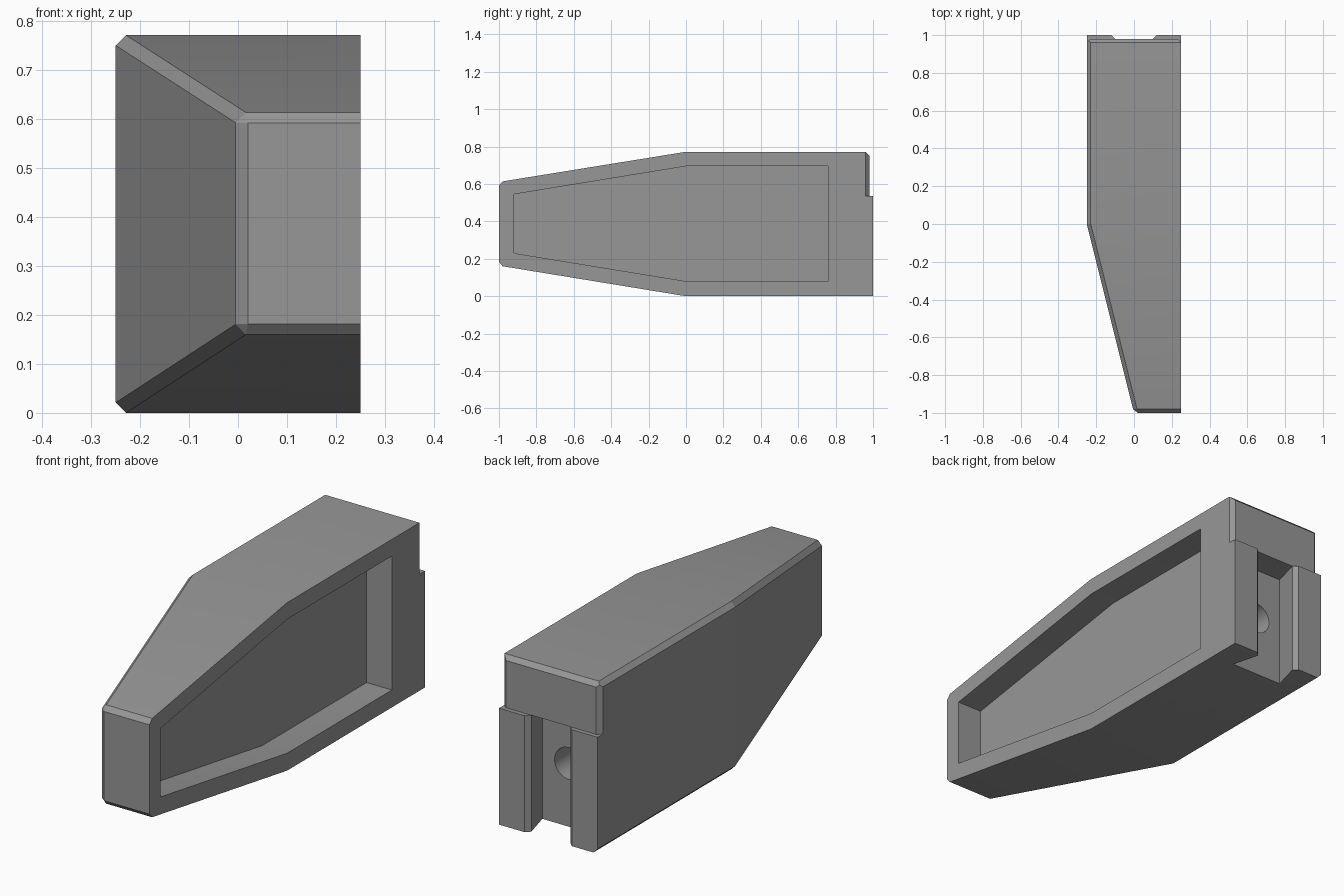
import bpy
import bmesh
import math

if "Cube" in bpy.data.objects:
    bpy.data.objects.remove(bpy.data.objects["Cube"])

grey = bpy.data.materials.new("mid grey")
grey.diffuse_color = (0.31, 0.31, 0.31, 1)
grey.use_nodes = True
grey.node_tree.nodes["Principled BSDF"].inputs["Base Color"].default_value = grey.diffuse_color


def loft(name, sections):
    """Solid skinned through a list of equal-length closed point loops."""
    bm = bmesh.new()
    rings = [[bm.verts.new(p) for p in s] for s in sections]
    n = len(rings[0])
    for a, b in zip(rings, rings[1:]):
        for i in range(n):
            j = (i + 1) % n
            bm.faces.new((a[i], a[j], b[j], b[i]))
    bm.faces.new(rings[0][::-1])
    bm.faces.new(rings[-1])
    bmesh.ops.remove_doubles(bm, verts=bm.verts, dist=1e-5)
    bmesh.ops.dissolve_degenerate(bm, edges=bm.edges, dist=1e-5)
    bmesh.ops.recalc_face_normals(bm, faces=bm.faces)
    mesh = bpy.data.meshes.new(name)
    bm.to_mesh(mesh)
    bm.free()
    mesh.materials.append(grey)
    ob = bpy.data.objects.new(name, mesh)
    bpy.context.collection.objects.link(ob)
    return ob


def prism(name, poly, axis, lo, hi):
    """Extrude a 2D polygon along an axis; poly holds the other two coordinates."""
    def place(p, h):
        q = list(p)
        q.insert(axis, h)
        return q
    return loft(name, [[place(p, h) for p in poly] for h in (lo, hi)])


def cut(ob, cutter):
    mod = ob.modifiers.new(cutter.name, 'BOOLEAN')
    mod.operation = 'DIFFERENCE'
    mod.solver = 'EXACT'
    mod.object = cutter
    bpy.context.view_layer.objects.active = ob
    bpy.ops.object.modifier_apply(modifier=mod.name)
    bpy.data.objects.remove(cutter)


def section(y, xl, zb, zt, c):
    """Cross-section, flat on the right, chamfered by c on the left corners."""
    return [(x, y, z) for x, z in (
        (0.25, zb), (0.25, zt), (xl + c, zt), (xl, zt - c), (xl, zb + c), (xl + c, zb))]


# Body: tapered nose running into a straight block
body = loft("bracket_body", [
    section(-1.0, 0.02, 0.182, 0.592, 0),
    section(-0.98, -0.005, 0.16, 0.614, 0.021),
    section(0.0, -0.25, 0.0, 0.772, 0.021),
    section(1.0, -0.25, 0.0, 0.772, 0.021)])

# Pocket in the right face
cut(body, prism("side_pocket", [
    (-0.92, 0.23), (0, 0.08), (0.76, 0.08), (0.76, 0.695), (0, 0.695), (-0.92, 0.545)],
    0, 0.122, 0.4))

# Step above the rear posts, with chamfered top and side edges
STEP = 0.535
cut(body, prism("rear_step", [(0.98, STEP), (1.1, STEP), (1.1, 0.9), (0.98, 0.9)], 0, -0.4, 0.4))
cut(body, prism("top_chamfer", [(0.95, 0.782), (0.99, 0.742), (0.99, 0.782)], 0, -0.4, 0.4))
for s in (-1, 1):
    cut(body, prism("side_chamfer", [(s * 0.26, 0.95), (s * 0.22, 0.99), (s * 0.26, 0.99)],
                    2, STEP, 0.9))

# Dovetail slot between the posts, with chamfered mouth
half = [(0.14, 1.02), (0.10, 0.98), (0.135, 0.85)]
cut(body, prism("dovetail_slot", half + [(-x, y) for x, y in half[::-1]], 2, -0.1, STEP))

# Round hole in the slot wall
circle = [(0.073 * math.cos(a), 0.29 + 0.073 * math.sin(a))
          for a in (i * math.tau / 32 for i in range(32))]
cut(body, prism("screw_hole", circle, 1, 0.70, 0.90))

bpy.ops.object.select_all(action='DESELECT')
body.select_set(True)
bpy.context.view_layer.objects.active = body
bpy.ops.object.shade_smooth_by_angle(angle=math.radians(12))
